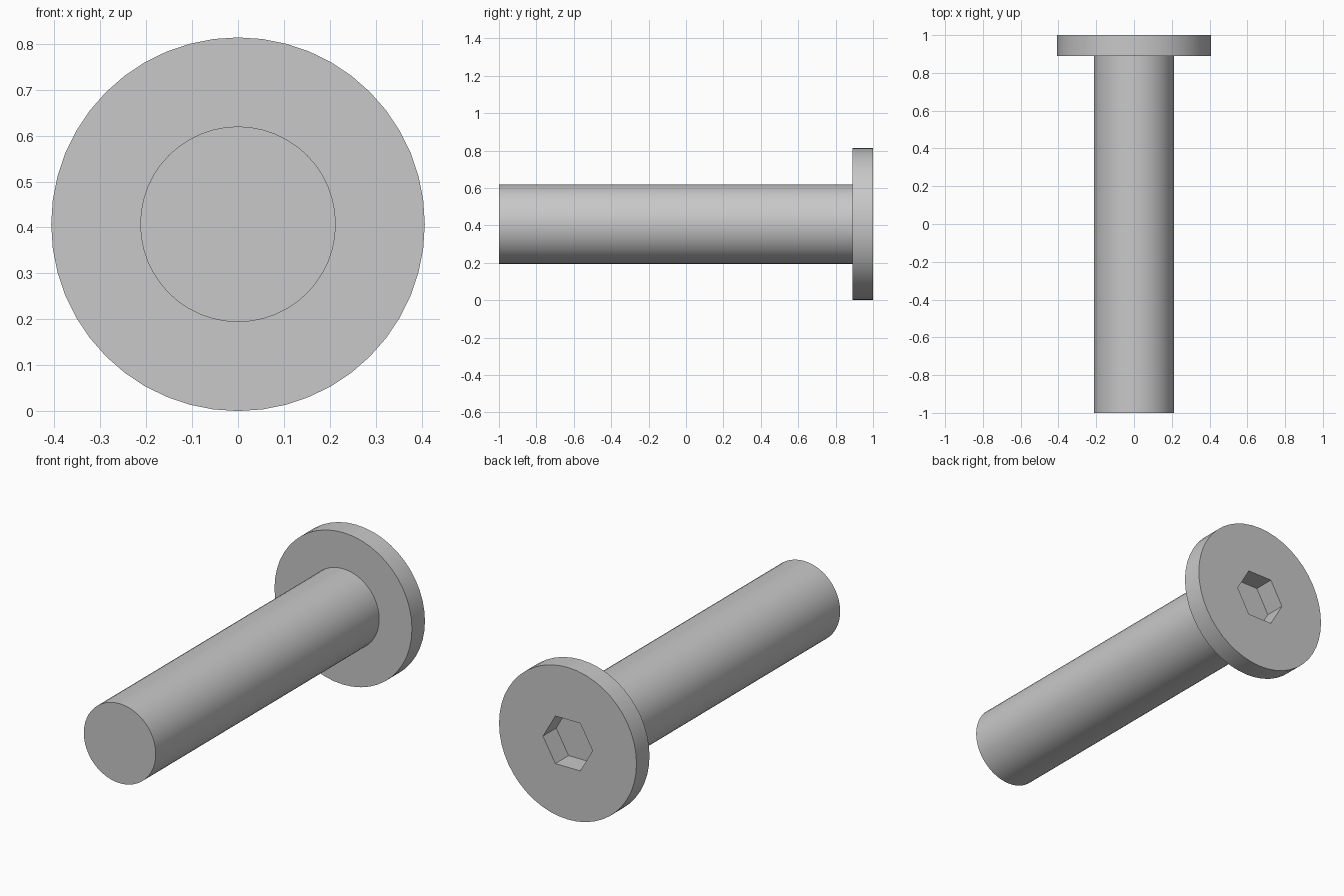
import bpy, math

cube = bpy.data.objects.get("Cube")
if cube:
    bpy.data.objects.remove(cube, do_unlink=True)

HEAD_R, SHAFT_R, SOCKET_R = 0.407, 0.213, 0.147
HEAD_Y = 0.89          # underside of the head
SIDES = 48

# Plain grey metal
metal = bpy.data.materials.new("grey metal")
metal.use_nodes = True
colour = (0.58, 0.58, 0.58, 1)
metal.diffuse_color = colour
metal.node_tree.nodes["Principled BSDF"].inputs["Base Color"].default_value = colour


def make_mesh(name, verts, faces):
    mesh = bpy.data.meshes.new(name)
    mesh.from_pydata(verts, [], faces)
    mesh.materials.append(metal)
    obj = bpy.data.objects.new(name, mesh)
    bpy.context.collection.objects.link(obj)
    return obj


def lathe(name, profile, sides):
    """Closed solid turned about the y axis from (radius, y) points, front to back."""
    verts, faces = [], []
    for r, y in profile:
        for i in range(sides):
            a = math.tau * i / sides
            verts.append((r * math.cos(a), y, HEAD_R + r * math.sin(a)))
    for k in range(len(profile) - 1):
        for i in range(sides):
            j = (i + 1) % sides
            a, b = k * sides, (k + 1) * sides
            faces.append((a + i, b + i, b + j, a + j))
    faces.append(tuple(range(sides)))
    faces.append(tuple(reversed(range(len(verts) - sides, len(verts)))))
    return make_mesh(name, verts, faces)


# Shaft and flat round head as one turned solid
bolt = lathe("bolt", [(SHAFT_R, -1), (SHAFT_R, HEAD_Y), (HEAD_R, HEAD_Y), (HEAD_R, 1)], SIDES)

# Six-sided socket sunk into the back of the head
cutter = lathe("socket_cutter", [(SOCKET_R, HEAD_Y - 0.002), (SOCKET_R, 1.1)], 6)
cutter.hide_render = True
cut = bolt.modifiers.new("socket", "BOOLEAN")
cut.operation = "DIFFERENCE"
cut.solver = "EXACT"
cut.object = cutter

bpy.ops.object.select_all(action="DESELECT")
bolt.select_set(True)
bpy.context.view_layer.objects.active = bolt
bpy.ops.object.modifier_apply(modifier=cut.name)
bpy.data.objects.remove(cutter, do_unlink=True)

# Round sides smooth, rims and socket crisp
bpy.ops.object.shade_smooth_by_angle(angle=math.radians(30))
